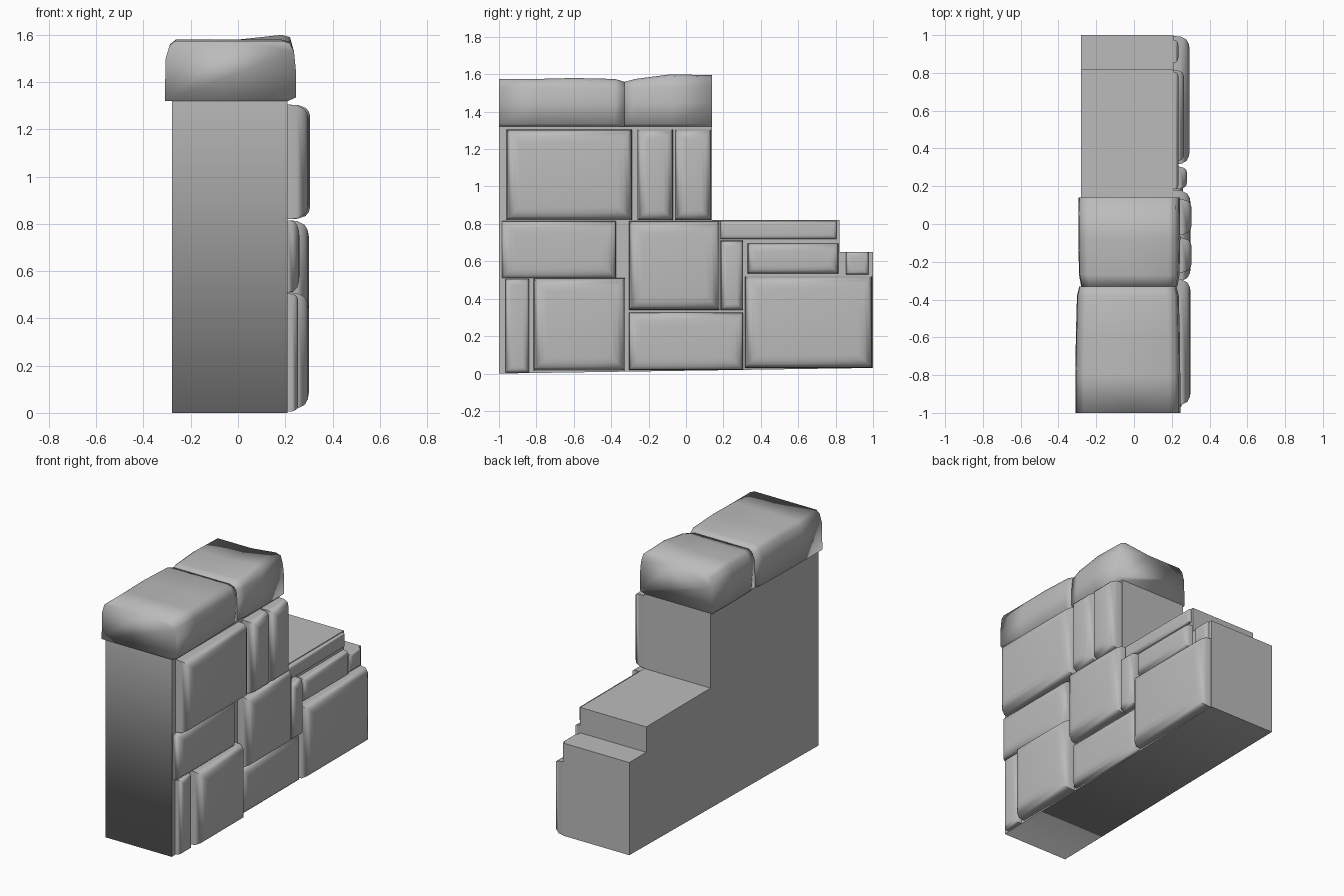
import bpy, bmesh, math

cube = bpy.data.objects.get("Cube")
if cube:
    bpy.data.objects.remove(cube, do_unlink=True)

stone_grey = bpy.data.materials.new("stone_grey")
stone_grey.use_nodes = True
stone_grey.diffuse_color = (0.5, 0.5, 0.5, 1)
stone_grey.node_tree.nodes["Principled BSDF"].inputs["Base Color"].default_value = (0.5, 0.5, 0.5, 1)


def loft(name, rings, angle, soft=None):
    """Skin a stack of rings, cap both ends and shade by angle."""
    bm = bmesh.new()
    rows = [[bm.verts.new(p) for p in ring] for ring in rings]
    n = len(rows[0])
    for a, b in zip(rows, rows[1:]):
        for i in range(n):
            j = (i + 1) % n
            bm.faces.new((a[i], a[j], b[j], b[i]))
    bm.faces.new(rows[0][::-1])
    bm.faces.new(rows[-1])
    bmesh.ops.recalc_face_normals(bm, faces=bm.faces)
    for f in bm.faces:
        f.smooth = True
    for e in bm.edges:
        bent = e.calc_face_angle(0) > math.radians(angle)
        e.smooth = not bent or bool(soft and soft(e))
    mesh = bpy.data.meshes.new(name)
    bm.to_mesh(mesh)
    bm.free()
    mesh.materials.append(stone_grey)
    obj = bpy.data.objects.new(name, mesh)
    bpy.context.collection.objects.link(obj)
    return obj


# Stepped wall core, with a gently rising underside
WALL_L, WALL_R = -0.28, 0.21
steps = [(-1, 0), (1, 0.03), (1, 0.65), (0.82, 0.65), (0.82, 0.82),
         (0.14, 0.82), (0.14, 1.32), (-1, 1.32)]
loft("wall_core", [[(x, y, z) for y, z in steps] for x in (WALL_L, WALL_R)], 30,
     lambda e: all(v.co.y < -0.99 and v.co.z < 0.01 for v in e.verts))


# Facing stones: y range, z range, and how far out the face stands
def facing_stone(name, y0, y1, z0, z1, face):
    depth = face - WALL_R
    size = min(y1 - y0, z1 - z0)
    rings = []
    for out, inset in ((0, 0), (0.45, 0.01), (0.8, 0.07), (0.95, 0.16), (1, 0.26)):
        d = min(inset * size, inset * 0.27)
        x = WALL_R + out * depth
        rings.append([(x, y0 + d, z0 + d), (x, y1 - d, z0 + d),
                      (x, y1 - d, z1 - d), (x, y0 + d, z1 - d)])
    loft(name, rings, 65)


stones = {
    "upper_large_stone": (-0.96, -0.29, 0.82, 1.305, 0.30),
    "upper_narrow_stone_front": (-0.26, -0.07, 0.82, 1.305, 0.305),
    "upper_narrow_stone_back": (-0.06, 0.135, 0.82, 1.305, 0.305),
    "middle_front_stone": (-0.985, -0.375, 0.51, 0.815, 0.26),
    "middle_square_stone": (-0.305, 0.18, 0.34, 0.815, 0.30),
    "middle_slim_stone": (0.185, 0.305, 0.34, 0.71, 0.28),
    "step_strip_stone": (0.185, 0.805, 0.72, 0.815, 0.235),
    "step_long_stone": (0.33, 0.815, 0.535, 0.695, 0.265),
    "step_small_stone": (0.855, 0.975, 0.53, 0.65, 0.235),
    "lower_corner_stone": (-0.965, -0.84, 0.005, 0.505, 0.255),
    "lower_front_stone": (-0.815, -0.325, 0.015, 0.51, 0.30),
    "lower_middle_stone": (-0.305, 0.305, 0.02, 0.325, 0.26),
    "lower_back_stone": (0.315, 0.995, 0.03, 0.52, 0.295),
}
for name, spec in stones.items():
    facing_stone(name, *spec)


# Coping stones: a rounded section swept along y with an uneven top
def coping(name, left, right, stations):
    rings = []
    for y, top, tilt, shrink in stations:
        l, r = left + shrink, right - shrink
        rings.append([(x, y, z) for x, z in (
            (l, 1.32), (r - 0.035, 1.32), (r, 1.335), (r, 1.45),
            (r - 0.008, 1.53), (r - 0.025, top + tilt - 0.01),
            (r - 0.06, top + tilt), (0, top), (l + 0.045, top),
            (l + 0.02, top - 0.02), (l + 0.004, 1.5))])
    loft(name, rings, 100)


coping("front_coping_stone", -0.31, 0.245,
       [(-1, 1.575, 0, 0), (-0.8, 1.575, 0, 0), (-0.6, 1.58, 0, 0.002),
        (-0.38, 1.575, 0, 0.008), (-0.33, 1.56, 0, 0.02)])
coping("back_coping_stone", -0.295, 0.245,
       [(-0.33, 1.56, 0, 0.015), (-0.27, 1.57, 0.005, 0.004),
        (-0.08, 1.58, 0.02, 0), (0.14, 1.575, 0.02, 0.002)])
